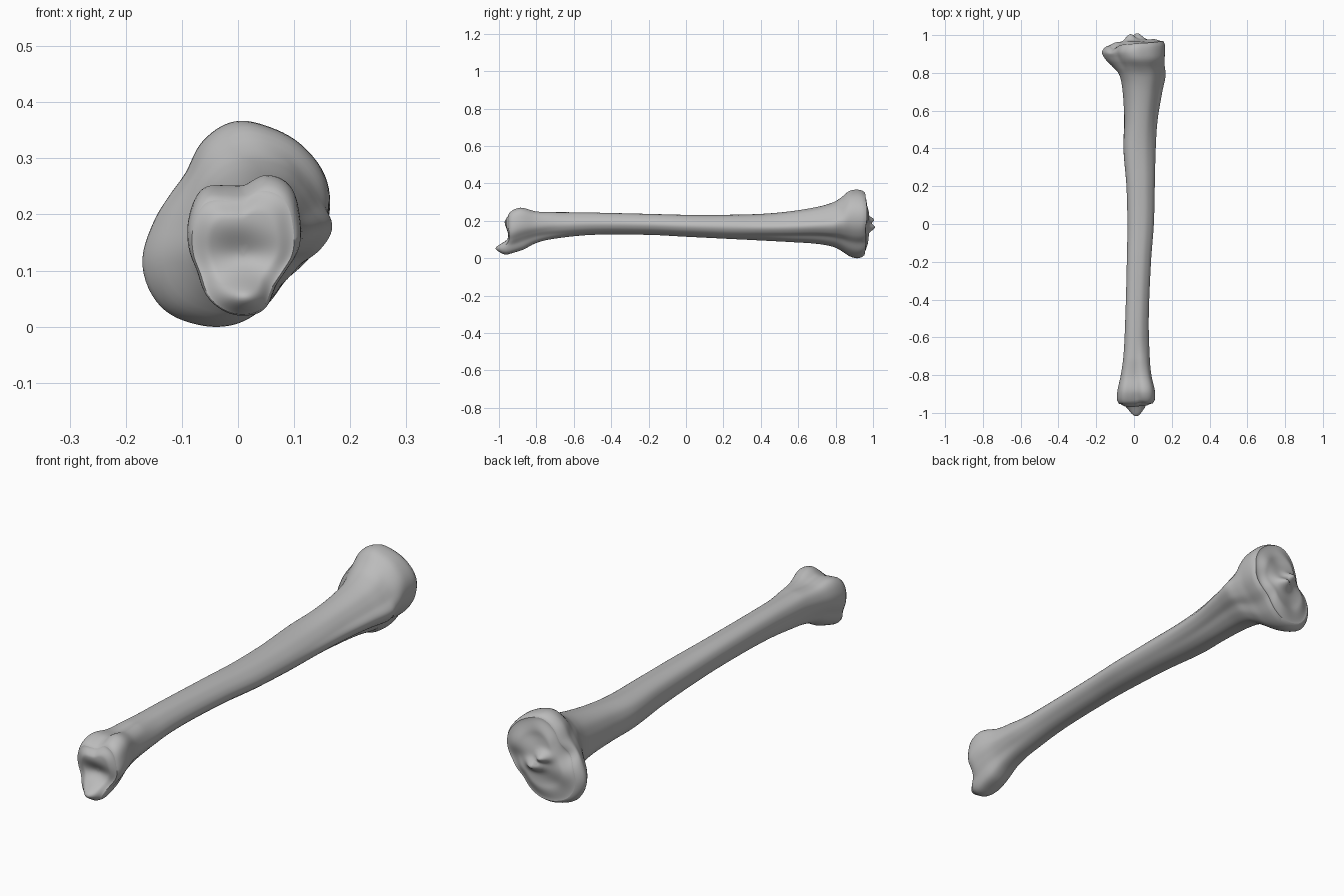
import bpy, bmesh, math

cube = bpy.data.objects.get("Cube")
if cube:
    bpy.data.objects.remove(cube, do_unlink=True)

SIDES = 96
RINGS = 150
CAP_RINGS = 24

# Cross-section radii, counter-clockwise from +x in equal steps
ANKLE = [.99, 1.07, 1.16, 1.05, .82, .88, 1.08, 1.07, 1, .92, .98, 1, 1, .98, .81, .84]
SHAFT = [1, .97, .95, .98, 1, 1.08, 1.12, 1.06, 1, 1.05, 1.1, 1.05, 1, .95, .92, .96]
CREST = [1.02, .88, .88, .95, 1, 1.05, 1.05, 1, 1, 1.08, 1.1, 1.05, 1, .88, .8, .92]
KNEE = [1, 1.08, 1.06, 1.02, 1, .88, .73, .75, .88, 1.07, 1.13, 1.06, .98, .87, .78, .87]

# Limits along the bone: y, left x, right x, bottom z, top z
STATIONS = [
    (-.95, -.082, .1, .022, .242),
    (-.93, -.09, .111, .02, .258),
    (-.88, -.087, .11, .04, .27),
    (-.8, -.07, .092, .082, .25),
    (-.7, -.056, .083, .105, .247),
    (-.5, -.046, .078, .125, .244),
    (-.2, -.038, .09, .125, .237),
    (0, -.035, .105, .115, .232),
    (.2, -.04, .11, .105, .232),
    (.4, -.056, .115, .095, .237),
    (.55, -.052, .125, .087, .25),
    (.7, -.06, .15, .077, .274),
    (.79, -.078, .168, .06, .3),
    (.83, -.11, .163, .04, .325),
    (.87, -.15, .162, .013, .358),
    (.91, -.17, .164, 0, .367),
    (.94, -.162, .163, .004, .362),
    (.955, -.145, .155, .015, .352),
]


def smooth(a, b, t):
    t = min(max((t - a) / (b - a), 0), 1)
    return t * t * (3 - 2 * t)


def hermite(p0, p1, m0, m1, t):
    a = t * t * (3 - 2 * t)
    b = t * (1 - t)
    return p0 + (p1 - p0) * a + b * ((1 - t) * m0 - t * m1)


def radius(shape, turn):
    """Smooth closed curve through the listed radii."""
    n = len(shape)
    i = int(turn * n)
    a, b, c, d = (shape[(i + k) % n] for k in (-1, 0, 1, 2))
    return hermite(b, c, (c - a) / 2, (d - b) / 2, turn * n - i)


def limits(y):
    """Smoothly interpolated limits of the bone at y."""
    last = len(STATIONS) - 1
    i = max(k for k in range(last) if STATIONS[k][0] <= y or k == 0)
    p, q = STATIONS[i], STATIONS[i + 1]
    before, after = STATIONS[max(i - 1, 0)], STATIONS[min(i + 2, last)]
    h = q[0] - p[0]
    return [hermite(p[k], q[k], h * (q[k] - before[k]) / (q[0] - before[0]),
                    h * (after[k] - p[k]) / (after[0] - p[0]), (y - p[0]) / h)
            for k in range(1, 5)]


def section(y):
    """Points (x, z) of the cross-section, fitted to the limits."""
    to_shaft = smooth(-.9, -.6, y)
    to_crest = smooth(.2, .72, y)
    to_knee = smooth(.78, .89, y)
    points = []
    for k in range(SIDES):
        turn = k / SIDES
        r = radius(ANKLE, turn)
        for shape, weight in ((SHAFT, to_shaft), (CREST, to_crest), (KNEE, to_knee)):
            r += (radius(shape, turn) - r) * weight
        angle = math.tau * turn
        points.append((r * math.cos(angle), r * math.sin(angle)))
    left, right, bottom, top = limits(y)
    xs, zs = [p[0] for p in points], [p[1] for p in points]

    def fit(v, values, low, high):
        return low + (high - low) * (v - min(values)) / (max(values) - min(values))
    return [(fit(x, xs, left, right), fit(z, zs, bottom, top)) for x, z in points]


def bump(x, z, cx, cz, rx, rz):
    return math.exp(-((x - cx) / rx) ** 2 - ((z - cz) / rz) ** 2)


def knee_relief(x, z):
    """Two shallow sockets, the twin ridge between them and the tilt."""
    return (.09 * x
            + .034 * bump(x, z, -.02, .205, .03, .02)
            + .036 * bump(x, z, .015, .165, .035, .022)
            - .012 * bump(x, z, .045, .28, .06, .045)
            - .014 * bump(x, z, -.055, .09, .06, .045)
            - .015 * bump(x, z, .11, .17, .04, .04)
            - .02 * bump(x, z, -.11, .22, .04, .04))


def ankle_relief(x, z):
    """Pointed inner knob at the bottom and a hollow joint face."""
    knob = bump(x, z, .012, .05, .05, .034)
    return (-.058 * knob + .022 * bump(x, z, .01, .125, .07, .035)
            - .008 * bump(x, z, -.02, .19, .05, .03)
            + .012 * bump(x, z, .02, .25, .04, .025))


def relief(x, y, z):
    return (knee_relief(x, z) * smooth(.88, .955, y)
            + ankle_relief(x, z) * (1 - smooth(-.95, -.86, y)))


bm = bmesh.new()


def add_ring(points, y):
    return [bm.verts.new((x, y + relief(x, y, z), z)) for x, z in points]


def bridge(a, b):
    for k in range(SIDES):
        n = (k + 1) % SIDES
        bm.faces.new((a[k], a[n], b[n], b[k]))


def cap(rim, points, y, bulge):
    """Close an end with shrinking rings that round over the rim."""
    cx = sum(p[0] for p in points) / SIDES
    cz = sum(p[1] for p in points) / SIDES
    previous = rim
    for j in range(1, CAP_RINGS):
        s = math.cos(math.pi / 2 * j / CAP_RINGS)
        rise = bulge * smooth(0, .35, 1 - s)
        ring = add_ring([(cx + (x - cx) * s, cz + (z - cz) * s) for x, z in points], y)
        for v in ring:
            v.co.y += rise
        bridge(previous, ring)
        previous = ring
    bm.faces.new(previous)


# Shaft with both widened ends
start, end = STATIONS[0][0], STATIONS[-1][0]
rings = []
for i in range(RINGS + 1):
    y = start + (end - start) * i / RINGS
    points = section(y)
    rings.append(add_ring(points, y))
    if i:
        bridge(rings[-2], rings[-1])

# Joint faces
cap(rings[0], section(start), start, -.012)
cap(rings[-1], section(end), end, .018)
bmesh.ops.recalc_face_normals(bm, faces=bm.faces)

mesh = bpy.data.meshes.new("leg_bone")
bm.to_mesh(mesh)
bm.free()
bone = bpy.data.objects.new("leg_bone", mesh)
bpy.context.collection.objects.link(bone)

# One plain grey
grey = bpy.data.materials.new("bone_grey")
grey.use_nodes = True
colour = (.5, .5, .5, 1)
grey.diffuse_color = colour
grey.node_tree.nodes["Principled BSDF"].inputs["Base Color"].default_value = colour
mesh.materials.append(grey)

bpy.context.view_layer.objects.active = bone
bone.select_set(True)
bpy.ops.object.shade_smooth_by_angle(angle=math.radians(60))
